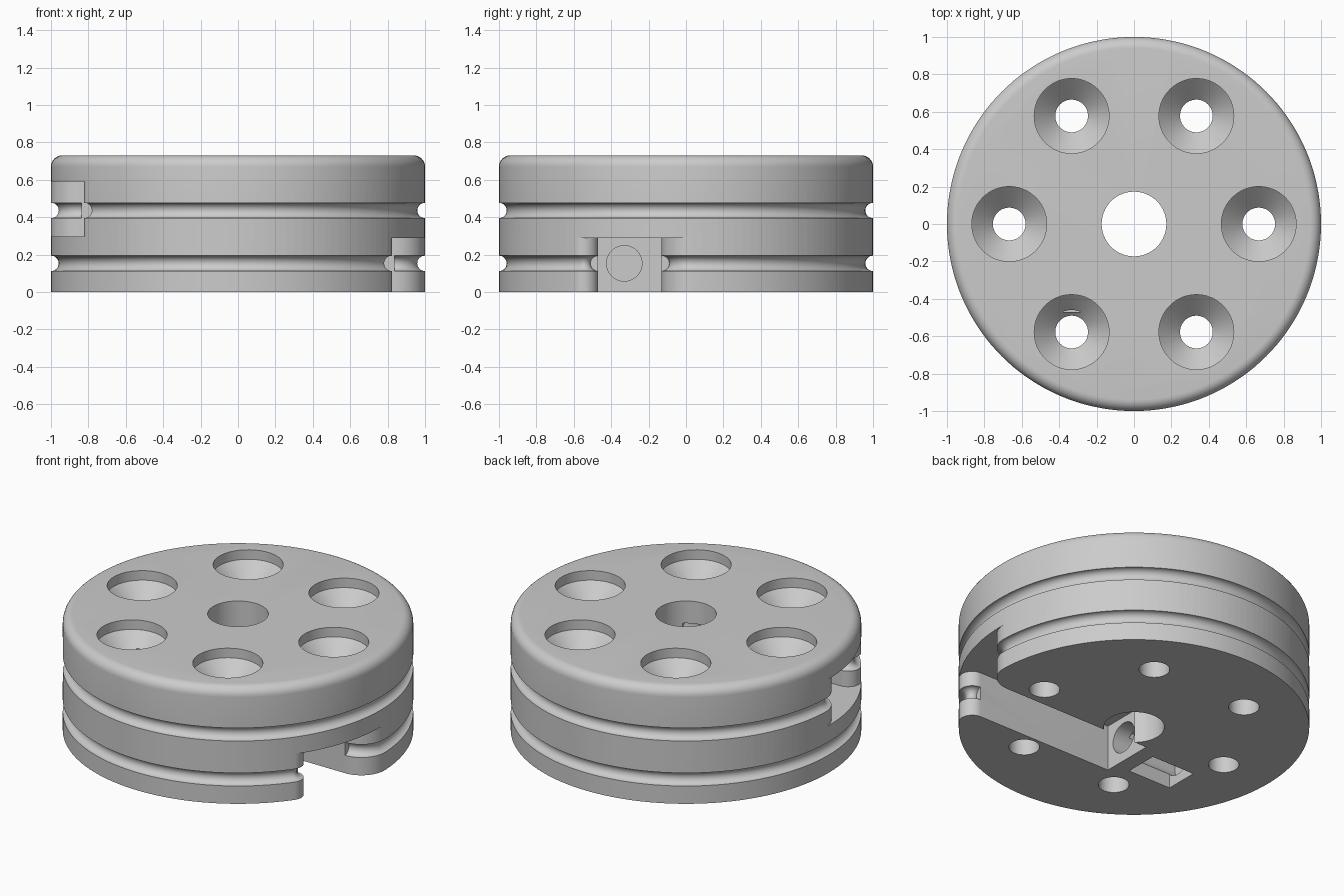
import bpy, bmesh
from math import pi, cos, sin, atan2, sqrt
from mathutils import Vector

cube = bpy.data.objects.get("Cube")
if cube:
    bpy.data.objects.remove(cube, do_unlink=True)

HEIGHT = 0.73
WALL_NEAR, WALL_FAR, SLOT_END = -0.13, -0.47, -0.2
TUNNEL_Y = -0.33

metal = bpy.data.materials.new("plain grey")
metal.use_nodes = True
GREY = (0.6, 0.6, 0.6, 1)
metal.diffuse_color = GREY
metal.node_tree.nodes["Principled BSDF"].inputs["Base Color"].default_value = GREY


def finish(name, bm, mirrored=False):
    """Turn a bmesh into an object, optionally flipped in x."""
    if mirrored:
        for v in bm.verts:
            v.co.x = -v.co.x
    bmesh.ops.recalc_face_normals(bm, faces=bm.faces)
    mesh = bpy.data.meshes.new(name)
    bm.to_mesh(mesh)
    bm.free()
    ob = bpy.data.objects.new(name, mesh)
    bpy.context.collection.objects.link(ob)
    mesh.materials.append(metal)
    return ob


def skin(bm, rings):
    """Bridge closed rings of points and cap both ends."""
    rows = [[bm.verts.new(p) for p in ring] for ring in rings]
    n = len(rows[0])
    for a, b in zip(rows, rows[1:]):
        for i in range(n):
            j = (i + 1) % n
            bm.faces.new((a[i], a[j], b[j], b[i]))
    bm.faces.new(rows[0])
    bm.faces.new(rows[-1])


def lathe(name, profile, x=0, y=0, n=64):
    """Solid of revolution from (radius, z) pairs."""
    bm = bmesh.new()
    skin(bm, [[(x + r * cos(2 * pi * i / n), y + r * sin(2 * pi * i / n), z)
               for i in range(n)] for r, z in profile])
    return finish(name, bm)


def prism(name, outline, z0, z1, mirrored):
    bm = bmesh.new()
    skin(bm, [[(p[0], p[1], z) for p in outline] for z in (z0, z1)])
    return finish(name, bm, mirrored)


def tube(name, path, radius, z, mirrored, n=32):
    """Round tube swept along a level path."""
    bm = bmesh.new()
    rings = []
    for i, p in enumerate(path):
        t = (path[min(i + 1, len(path) - 1)] - path[max(i - 1, 0)]).normalized()
        side = Vector((t.y, -t.x))
        ring = []
        for k in range(n):
            a = 2 * pi * k / n
            q = p + side * radius * cos(a)
            ring.append((q.x, q.y, z + radius * sin(a)))
        rings.append(ring)
    skin(bm, rings)
    return finish(name, bm, mirrored)


def arc(cx, cy, r, a0, a1, n):
    return [Vector((cx + r * cos(a0 + (a1 - a0) * i / n),
                    cy + r * sin(a0 + (a1 - a0) * i / n))) for i in range(n + 1)]


def mouth(wall, r, side):
    """Rounded corner tangent to a slot wall and the rim."""
    cy = wall + side * r
    cx = sqrt((1 - r) ** 2 - cy ** 2)
    touch = atan2(cy, cx)
    return arc(cx, cy, r, -side * pi / 2, touch, 16), touch


def cut(cutter):
    cutter.hide_render = True
    mod = body.modifiers.new("cut", 'BOOLEAN')
    mod.operation = 'DIFFERENCE'
    mod.solver = 'EXACT'
    mod.object = cutter
    bpy.context.view_layer.objects.active = body
    bpy.ops.object.modifier_apply(modifier=mod.name)
    bpy.data.objects.remove(cutter, do_unlink=True)


# Drum body with a rounded top edge
edge = 0.06
profile = [(1, 0)] + [(1 - edge + edge * cos(a), HEIGHT - edge + edge * sin(a))
                      for a in [pi / 2 * i / 8 for i in range(9)]]
body = lathe("pulley_drum", profile, n=144)

# Cord path: around one mouth corner, the rim, and the other mouth corner
near, near_touch = mouth(WALL_NEAR, 0.163, 1)
far, far_touch = mouth(WALL_FAR, 0.075, -1)
rim = arc(0, 0, 1, near_touch, far_touch + 2 * pi, 140)
cord_path = near + rim[1:-1] + far[::-1]

# Slot outline, open past the rim
slot = ([Vector((SLOT_END, WALL_NEAR))] + near + [near[-1] * 1.3, far[-1] * 1.3]
        + far[::-1] + [Vector((SLOT_END, WALL_FAR))])
pocket = [(-0.6, -0.4), (-0.3, -0.4), (-0.3, -0.19), (-0.6, -0.19)]

# Centre bore and countersunk screw holes
cut(lathe("centre_bore", [(0.173, -0.1), (0.173, 0.9)]))
for i in range(6):
    a = i * pi / 3
    cut(lathe("screw_hole", [(0.0875, -0.1), (0.0875, 0.56), (0.2, 0.67), (0.2, 0.9)],
              0.667 * cos(a), 0.667 * sin(a)))

# Two cord levels, mirrored: slot, groove, knot pocket and cord tunnel
levels = [(-0.1, 0.288, 0.153, False), (0.297, 0.59, 0.436, True)]
for z0, z1, groove_z, mirrored in levels:
    cut(prism("cord_slot", slot, z0, z1, mirrored))
    cut(tube("cord_groove", cord_path, 0.041, groove_z, mirrored))
    cut(prism("knot_pocket", pocket, groove_z - 0.2, groove_z + 0.1, mirrored))
    tunnel = [Vector((SLOT_END + 0.05, TUNNEL_Y)), Vector((-0.66, TUNNEL_Y))]
    cut(tube("cord_tunnel", tunnel, 0.095, groove_z, mirrored))

# Smooth curved walls, crisp edges
bpy.ops.object.select_all(action='DESELECT')
body.select_set(True)
bpy.context.view_layer.objects.active = body
bpy.ops.object.shade_smooth_by_angle(angle=pi / 6)
